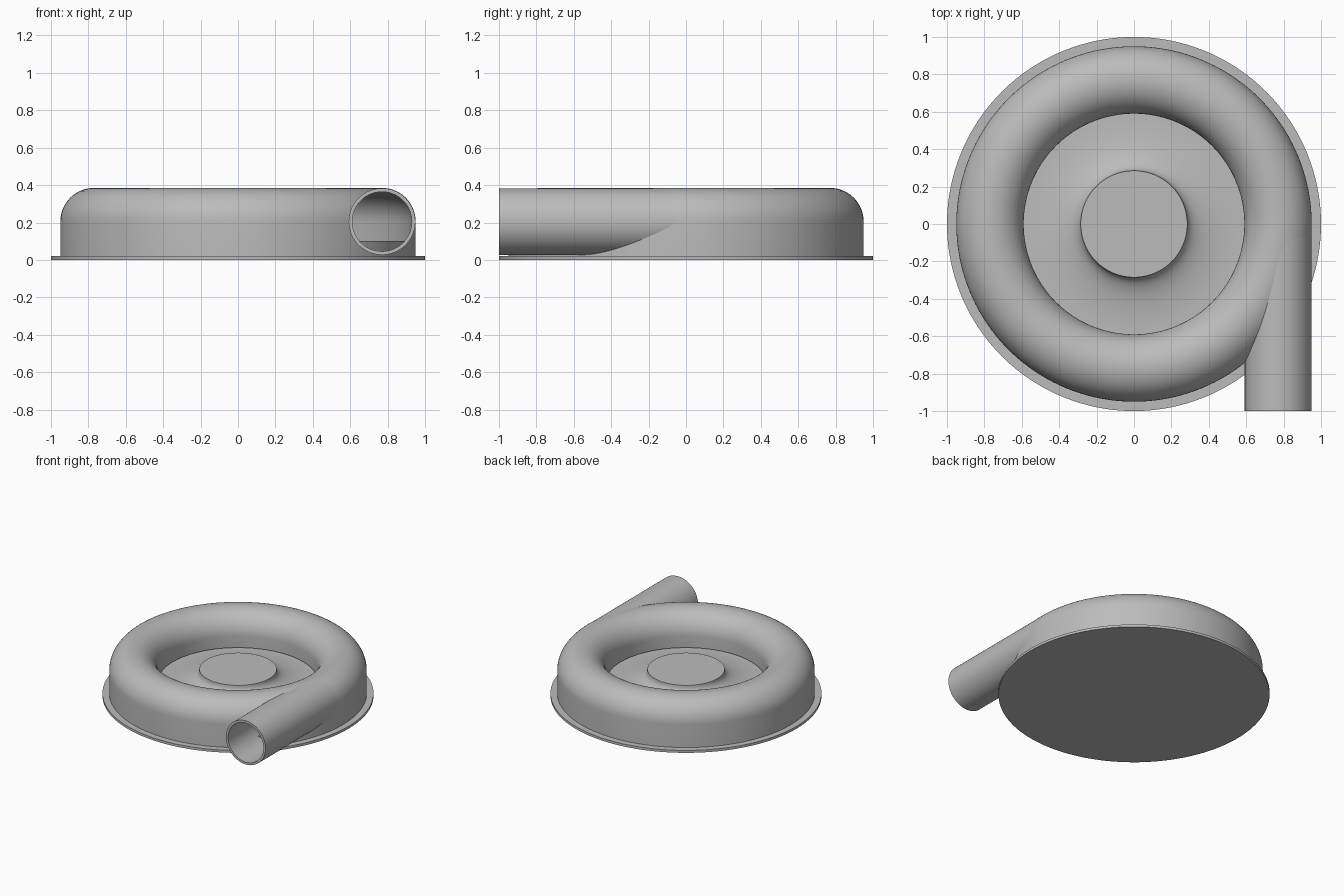
import bpy, bmesh, math
from mathutils import Matrix, Vector

if "Cube" in bpy.data.objects:
    bpy.data.objects.remove(bpy.data.objects["Cube"])

GREY = (0.5, 0.5, 0.5, 1)
metal = bpy.data.materials.new("grey_metal")
metal.use_nodes = True
metal.diffuse_color = GREY
metal.node_tree.nodes["Principled BSDF"].inputs["Base Color"].default_value = GREY


def lathe(name, profile, matrix=Matrix(), steps=128, closed=True):
    """Revolve an (r, z) profile about z, then place it with matrix."""
    bm = bmesh.new()
    verts = [bm.verts.new((r, 0, z)) for r, z in profile]
    edges = [bm.edges.new(pair) for pair in zip(verts, verts[1:])]
    if closed:
        edges.append(bm.edges.new((verts[-1], verts[0])))
    bmesh.ops.spin(bm, geom=verts + edges, axis=(0, 0, 1), cent=(0, 0, 0),
                   angle=math.tau, steps=steps)
    bmesh.ops.remove_doubles(bm, verts=bm.verts, dist=1e-5)
    bmesh.ops.recalc_face_normals(bm, faces=bm.faces)
    bm.transform(matrix)
    mesh = bpy.data.meshes.new(name)
    bm.to_mesh(mesh)
    bm.free()
    mesh.materials.append(metal)
    obj = bpy.data.objects.new(name, mesh)
    bpy.context.collection.objects.link(obj)
    return obj


def smooth(obj):
    bpy.ops.object.select_all(action='DESELECT')
    obj.select_set(True)
    bpy.context.view_layer.objects.active = obj
    bpy.ops.object.shade_smooth_by_angle(angle=math.radians(30))


def arch(radius, steps=28):
    """Half circle from the outer wall over to the inner wall."""
    angles = [math.pi * i / steps for i in range(steps + 1)]
    return [(RING + radius * math.cos(a), AXIS + radius * math.sin(a)) for a in angles]


RING, AXIS = 0.77, 0.205      # channel centre radius and height
OUTER, BORE = 0.18, 0.16      # channel outside and inside radius
BASE, FLOOR, LIP = 0.02, 0.10, 0.115

# Base plate and raised floor inside the casing
plate = lathe("base_plate", [(0, 0), (1, 0), (1, BASE), (0, BASE)], closed=False)
floor = lathe("casing_floor", [(0, 0.01), (0.935, 0.01), (0.935, FLOOR), (0, FLOOR)],
              closed=False)

# Ring casing: arched shell with a long outer wall and a short inner lip
shell = ([(RING + OUTER, BASE - 0.005)] + arch(OUTER) + [(RING - OUTER, LIP), (RING - BORE, LIP)]
         + arch(BORE)[::-1] + [(RING + BORE, BASE - 0.005)])
casing = lathe("ring_casing", shell, steps=160)

# Outlet pipe running forward, tangent to the ring
along_front = Matrix.Translation((RING, 0, AXIS)) @ Matrix.Rotation(math.pi / 2, 4, 'X')
pipe = lathe("outlet_pipe", [(0.178, 0), (0.178, 1), (0.159, 1), (0.159, 0)],
             along_front, steps=96)

# Opening through the casing wall where the pipe joins
cutter = lathe("pipe_opening_cutter", [(0, 0.03), (0.165, 0.03), (0.165, 1.1), (0, 1.1)],
               along_front, steps=96, closed=False)
cutter.hide_render = True
cut = casing.modifiers.new("pipe_opening", 'BOOLEAN')
cut.operation, cut.object, cut.solver = 'DIFFERENCE', cutter, 'EXACT'
bpy.context.view_layer.objects.active = casing
bpy.ops.object.modifier_apply(modifier=cut.name)
bpy.data.objects.remove(cutter)

# Central hub flaring down into a shallow disc
flare = [(0.285 + 0.295 * (1 - math.cos(t)), 0.216 - 0.112 * math.sin(t) ** 0.8)
         for t in (math.pi / 2 * i / 20 for i in range(21))]
hub = lathe("hub", [(0, 0.216)] + flare + [(0.58, 0.09), (0, 0.09)], closed=False)

for part in (plate, floor, casing, pipe, hub):
    smooth(part)
